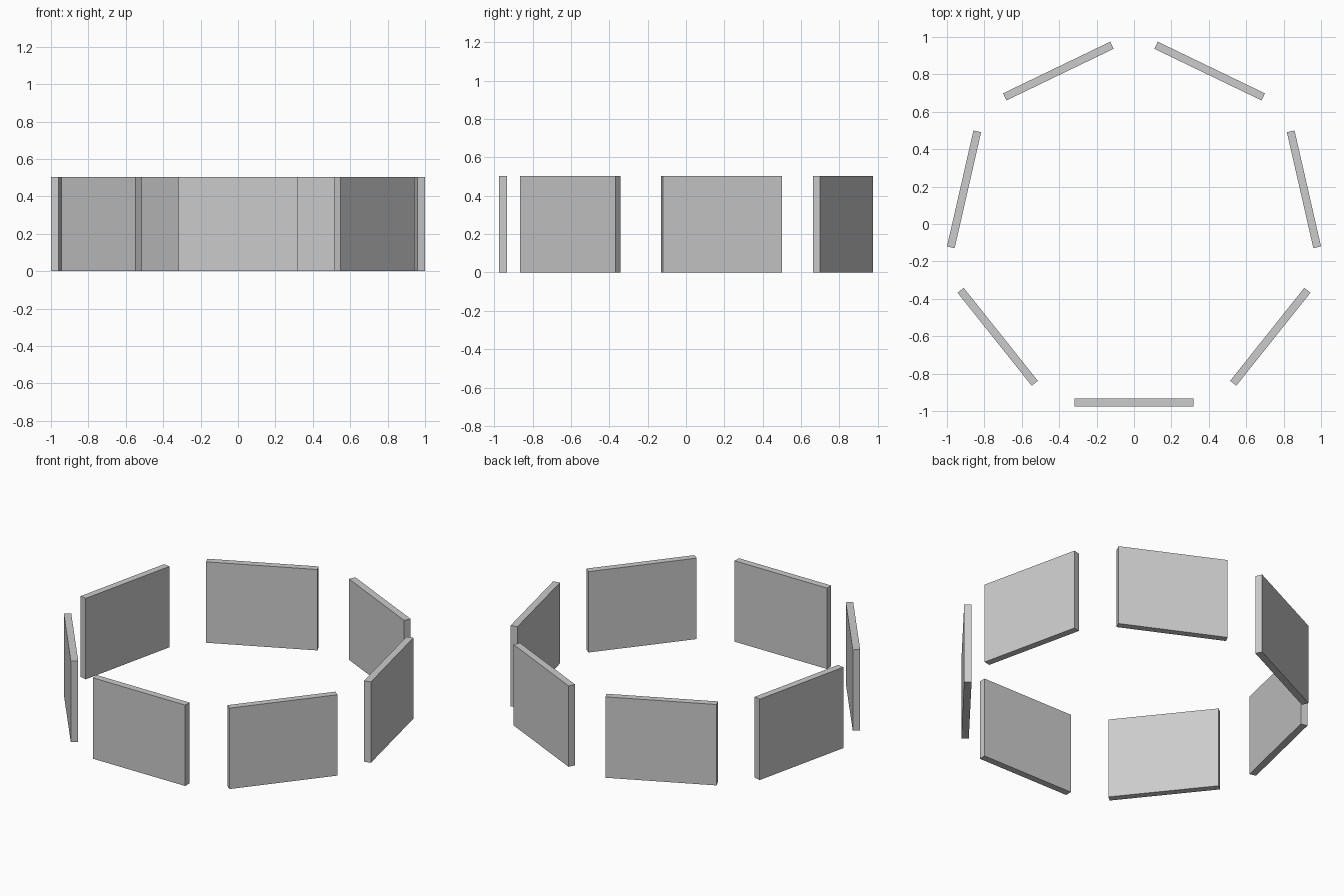
import bpy
from math import cos, sin, pi

if "Cube" in bpy.data.objects:
    bpy.data.objects.remove(bpy.data.objects["Cube"])

COUNT = 7
RADIUS = 0.932                        # ring centre to panel centre
LENGTH, THICK, HEIGHT = 0.636, 0.042, 0.504
CENTRE_Y = -0.022                     # centres the odd-sided ring's bounds


def add_panel(index):
    """Upright flat panel facing outward on the ring."""
    a = -pi / 2 + index * 2 * pi / COUNT
    bpy.ops.mesh.primitive_cube_add(
        size=1,
        location=(RADIUS * cos(a), CENTRE_Y + RADIUS * sin(a), HEIGHT / 2),
        rotation=(0, 0, a + pi / 2))
    panel = bpy.context.object
    panel.name = f"wall_panel_{index + 1}"
    panel.scale = (LENGTH, THICK, HEIGHT)
    bpy.ops.object.transform_apply(location=False, rotation=False, scale=True)


# Ring of separate wall panels, first one facing the front
for i in range(COUNT):
    add_panel(i)
